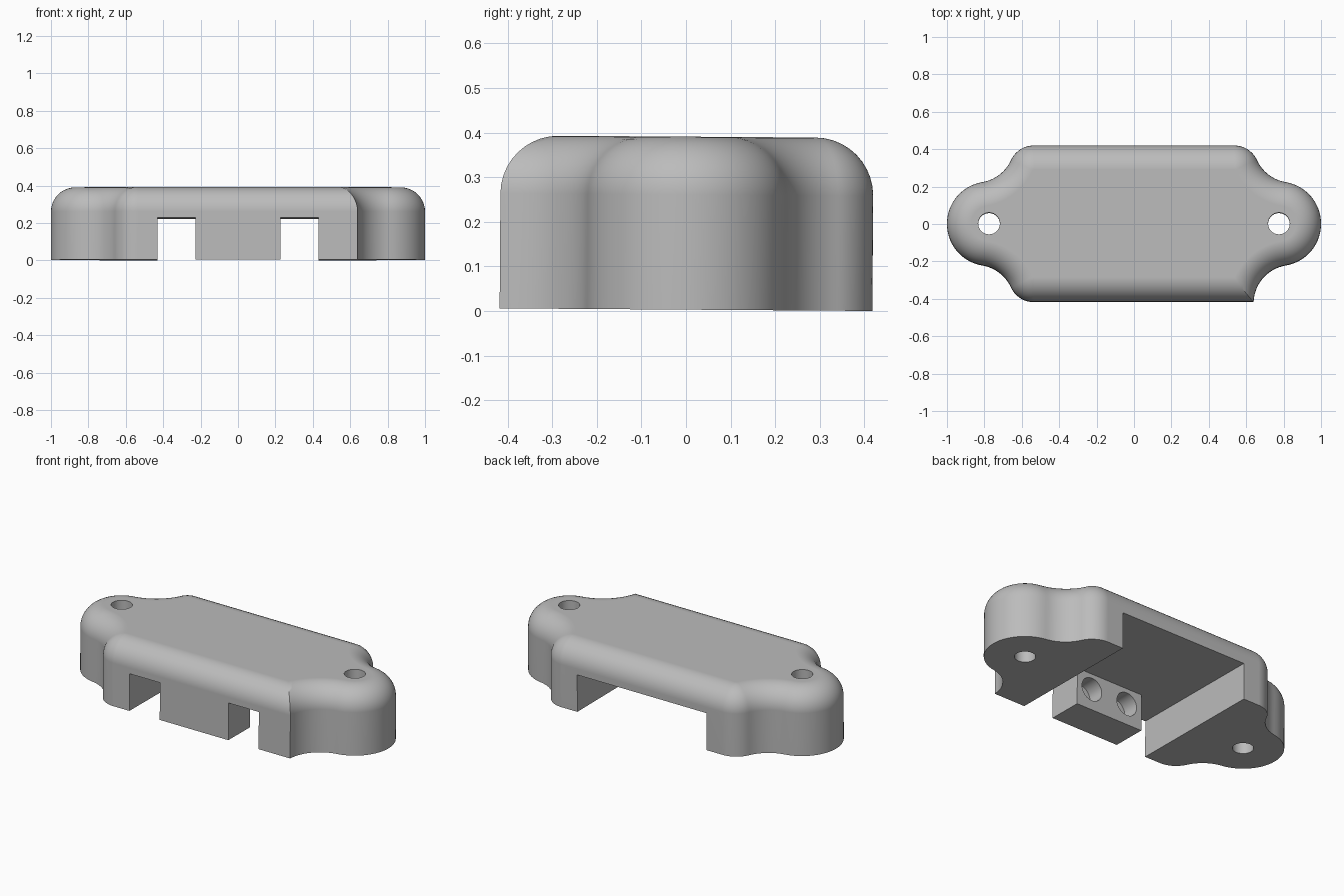
import bpy, bmesh
from math import sin, cos, pi, atan2, sqrt, radians
from mathutils import Matrix

if "Cube" in bpy.data.objects:
    bpy.data.objects.remove(bpy.data.objects["Cube"], do_unlink=True)

HALF_Y, HEIGHT, ROUND = 0.418, 0.388, 0.13   # body half depth, height, top edge radius
TAB_X, TAB_R = 0.775, 0.225                  # end tabs
COVE_X, COVE_Y = 0.845, 0.425                # centre of the hollow beside each tab
COVE_R = sqrt((COVE_X - TAB_X) ** 2 + COVE_Y ** 2) - TAB_R
CORNER_R = 0.135
CAVITY_Z, STEPS = 0.223, 14


def arc(cx, cy, r, a, b):
    return [(cx + r * cos(a + (b - a) * i / STEPS), cy + r * sin(a + (b - a) * i / STEPS))
            for i in range(STEPS + 1)]


def quarter(d, sharp=False):
    """Outline from the tip of a tab to the long side, moved inward by d."""
    join = atan2(COVE_Y, COVE_X - TAB_X)
    pts = arc(TAB_X, 0, TAB_R - d, 0, join)
    r = COVE_R + d
    if sharp:
        end = pi + atan2(COVE_Y - HALF_Y + d, sqrt(r * r - (COVE_Y - HALF_Y + d) ** 2))
        return pts + arc(COVE_X, COVE_Y, r, pi + join, end)[1:]
    cy = HALF_Y - CORNER_R
    dx = sqrt((COVE_R + CORNER_R) ** 2 - (COVE_Y - cy) ** 2)
    turn = atan2(COVE_Y - cy, dx)
    pts += arc(COVE_X, COVE_Y, r, pi + join, pi + turn)[1:]
    return pts + arc(COVE_X - dx, cy, CORNER_R - d, turn, pi / 2)[1:]


def outline(d):
    q = quarter(d)
    ring = q + [(-x, y) for x, y in reversed(q)]
    ring += [(-x, -y) for x, y in q[1:]]
    # the front left corner is left square
    return ring + [(x, -y) for x, y in reversed(quarter(d, True)[1:])]


def loft(name, rings):
    """Closed solid through a stack of (points, z) rings."""
    bm = bmesh.new()
    loops = [[bm.verts.new((x, y, z)) for x, y in pts] for pts, z in rings]
    n = len(loops[0])
    for low, high in zip(loops, loops[1:]):
        for i in range(n):
            j = (i + 1) % n
            bm.faces.new((low[i], low[j], high[j], high[i]))
    bm.faces.new(loops[0][::-1])
    bm.faces.new(loops[-1])
    bmesh.ops.recalc_face_normals(bm, faces=bm.faces)
    mesh = bpy.data.meshes.new(name)
    bm.to_mesh(mesh)
    bm.free()
    obj = bpy.data.objects.new(name, mesh)
    bpy.context.collection.objects.link(obj)
    return obj


def circle(x, y, r, n=40):
    return [(x + r * cos(2 * pi * i / n), y + r * sin(2 * pi * i / n)) for i in range(n)]


# Body: straight wall with a rounded top edge
rings = [(outline(0), 0)]
for i in range(11):
    a = pi / 2 * i / 10
    rings.append((outline(ROUND * (1 - cos(a))), HEIGHT - ROUND * (1 - sin(a))))
body = loft("clamp_body", rings)

# Cavity open to the back, with two slots through the front beside a block
IN, OUT, BLOCK_Y = 0.228, 0.43, -0.21
half = [(IN, BLOCK_Y), (IN, -0.6), (OUT, -0.6), (OUT, 0.6)]
plan = half + [(-x, y) for x, y in reversed(half)]
cutters = [loft("cavity_cutter", [(plan, -0.2), (plan, CAVITY_Z)])]

# Screw holes through the tabs and blind sockets in the block
for side in (-1, 1):
    hole = circle(side * TAB_X, 0, 0.058)
    cutters.append(loft("screw_cutter", [(hole, -0.2), (hole, 0.6)]))
    socket = circle(side * 0.124, 0, 0.07)
    cut = loft("socket_cutter", [(socket, -0.1), (socket, 0.1)])
    cut.data.transform(Matrix.Translation((0, BLOCK_Y, 0.128)) @ Matrix.Rotation(pi / 2, 4, 'X'))
    cutters.append(cut)

for cut in cutters:
    cut.hide_render = True
    mod = body.modifiers.new("cut", 'BOOLEAN')
    mod.operation, mod.solver, mod.object = 'DIFFERENCE', 'EXACT', cut

bpy.context.view_layer.objects.active = body
body.select_set(True)
for mod in list(body.modifiers):
    bpy.ops.object.modifier_apply(modifier=mod.name)
for cut in cutters:
    bpy.data.objects.remove(cut, do_unlink=True)

# Slight forward-to-back lean, resting on the back edge
body.data.transform(Matrix.Rotation(radians(-0.4), 4, 'X'))
lowest = min(v.co.z for v in body.data.vertices)
body.data.transform(Matrix.Translation((0, 0, -lowest)))

# Smooth curved walls, crisp edges
body.data.shade_smooth()
body.data.set_sharp_from_angle(angle=radians(30))
weighted = body.modifiers.new("weighted_normals", 'WEIGHTED_NORMAL')
weighted.keep_sharp = True

grey = bpy.data.materials.new("plain_grey")
grey.use_nodes = True
colour = (0.5, 0.5, 0.5, 1)
grey.diffuse_color = colour
grey.node_tree.nodes["Principled BSDF"].inputs["Base Color"].default_value = colour
body.data.materials.clear()
body.data.materials.append(grey)
for poly in body.data.polygons:
    poly.material_index = 0
